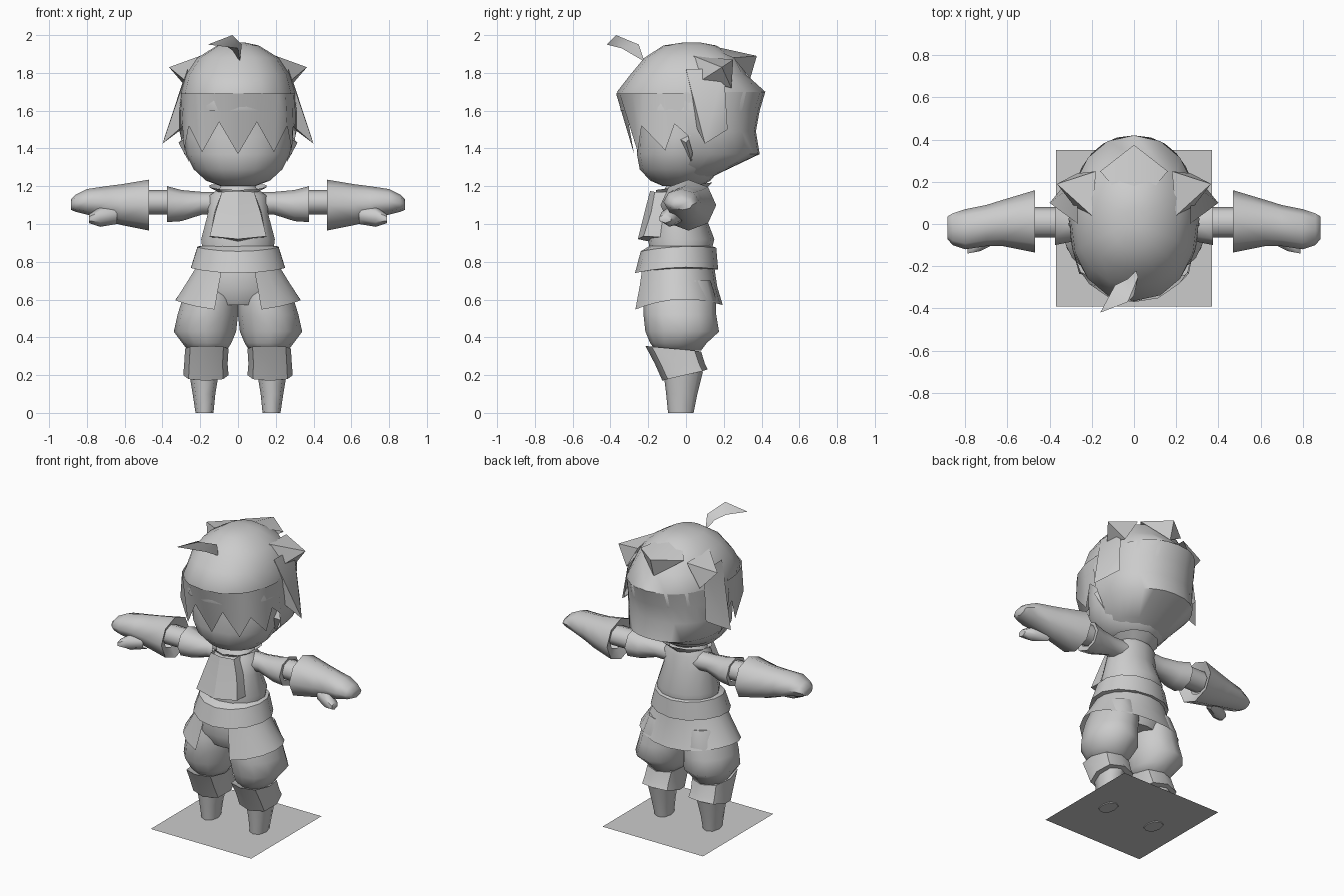
import bpy, bmesh, math

grey = bpy.data.materials.new("plain_grey")
grey.diffuse_color = (0.6, 0.6, 0.6, 1)


def make(name, verts, faces, mirror=False, smooth=60):
    """Mesh object from points and faces, optionally mirrored across x."""
    bm = bmesh.new()
    vs = [bm.verts.new(v) for v in verts]
    for f in faces:
        bm.faces.new([vs[i] for i in f])
    bmesh.ops.recalc_face_normals(bm, faces=bm.faces)
    me = bpy.data.meshes.new(name)
    bm.to_mesh(me)
    bm.free()
    me.materials.append(grey)
    ob = bpy.data.objects.new(name, me)
    bpy.context.collection.objects.link(ob)
    if mirror:
        ob.modifiers.new("mirror", 'MIRROR').use_mirror_merge = False
    bpy.ops.object.select_all(action='DESELECT')
    ob.select_set(True)
    bpy.context.view_layer.objects.active = ob
    if smooth:
        bpy.ops.object.shade_smooth_by_angle(angle=math.radians(smooth))
    return ob


def loft(name, rings, n=12, axis='z', p=2.0, caps=(0, 0), gap=0, mirror=False, smooth=60):
    """Rings are (position, u0, u1, v0, v1, tilt, dip); gap opens the front."""
    verts, faces = [], []
    cols = n + 1 if gap else n
    for r in rings:
        pos, u0, u1, v0, v1, tilt, dip = (tuple(r) + (0, 0))[:7]
        for k in range(cols):
            a = -math.pi / 2 + gap + k * (2 * math.pi - 2 * gap) / n
            c, s = math.cos(a), math.sin(a)
            u = (u0 + u1) / 2 + (u1 - u0) / 2 * math.copysign(abs(c) ** (2 / p), c)
            v = (v0 + v1) / 2 + (v1 - v0) / 2 * math.copysign(abs(s) ** (2 / p), s)
            h = pos + tilt * s - dip * s * s
            verts.append((u, v, h) if axis == 'z' else (h, u, v))
    for i in range(len(rings) - 1):
        for k in range(n):
            a, b = i * cols + k, i * cols + (k + 1) % cols
            faces.append((a, b, b + cols, a + cols))
    if caps[0]:
        faces.append(tuple(range(cols)))
    if caps[1]:
        faces.append(tuple(range(len(verts) - cols, len(verts))))
    return make(name, verts, faces, mirror, smooth)


def spike(name, tip, base, mirror=False):
    n = len(base)
    return make(name, base + [tip], [(i, (i + 1) % n, n) for i in range(n)], mirror, 50)


# Ground plate
make("base_plate", [(-.37, -.39, .005), (.37, -.39, .005), (.37, .35, .005), (-.37, .35, .005)],
     [(0, 1, 2, 3)], smooth=0)

# Head and ears
loft("face", [(1.20, -.09, .09, -.12, .08), (1.23, -.17, .17, -.19, .13),
              (1.29, -.235, .235, -.245, .18), (1.37, -.275, .275, -.26, .2),
              (1.46, -.285, .285, -.255, .2), (1.62, -.27, .27, -.26, .2)],
     n=16, caps=(1, 1))
spike("ear", (.315, .0, 1.43), [(.26, -.05, 1.46), (.27, .04, 1.48), (.26, .03, 1.33)], True)

# Hair crown
loft("hair_crown", [(1.96, -.04, .04, -.02, .08), (1.945, -.11, .11, -.12, .16),
                    (1.88, -.215, .215, -.22, .27), (1.79, -.275, .275, -.295, .32),
                    (1.70, -.30, .30, -.365, .42), (1.60, -.31, .31, -.345, .39)],
     n=16, p=2.2, caps=(1, 0))
# Hair at the back of the head, open at the face
loft("hair_back", [(1.70, -.30, .30, -.365, .42), (1.60, -.31, .31, -.345, .39),
                   (1.49, -.31, .31, -.30, .37), (1.37, -.285, .285, -.26, .39),
                   (1.27, -.20, .20, -.16, .18), (1.23, -.12, .12, -.10, .10)],
     n=14, p=2.2, gap=1.5)

# Zigzag fringe hanging from the crown
half = [(0, -.275, 1.37), (.10, -.305, 1.54), (.19, -.255, 1.38), (.26, -.235, 1.52),
        (.285, -.11, 1.39), (.295, -.06, 1.53), (.305, .02, 1.46), (.305, .07, 1.58)]
row = [(-x, y, z) for x, y, z in half[:0:-1]] + half
upper = []
for x, y, z in row:
    r = (abs(x / .305) ** 2.3 + abs((y - .02) / .39) ** 2.3) ** (1 / 2.3)
    upper.append((x / r, .02 + (y - .02) / r, 1.69))
m = len(row)
make("fringe", upper + row, [(i, i + 1, m + i + 1, m + i) for i in range(m - 1)])

# Hair tufts
spike("side_lock", (.40, .10, 1.425), [(.265, .0, 1.82), (.27, .2, 1.82),
                                       (.30, .22, 1.5), (.29, .05, 1.52)], True)
spike("side_flick", (.365, .19, 1.83), [(.20, .04, 1.89), (.18, .25, 1.87),
                                        (.27, .24, 1.72), (.28, .08, 1.76)], True)
spike("crest", (0, .375, 1.89), [(0, .06, 1.96), (.16, .25, 1.88), (0, .34, 1.77), (-.16, .25, 1.88)])
make("cowlick", [(.02, -.25, 1.95), (.01, -.22, 1.86), (-.03, -.26, 1.92),
                 (-.03, -.37, 2.0), (.0, -.34, 1.93), (-.09, -.29, 1.96), (-.16, -.42, 1.95)],
     [(0, 1, 4, 3), (1, 2, 5, 4), (2, 0, 3, 5), (3, 4, 6), (4, 5, 6), (5, 3, 6), (0, 2, 1)])

# Torso, neck and collar
loft("torso", [(.84, -.19, .19, -.19, .13), (.92, -.20, .20, -.20, .15),
               (1.05, -.165, .165, -.17, .10), (1.15, -.155, .155, -.14, .10),
               (1.19, -.10, .10, -.11, .08), (1.25, -.07, .07, -.08, .06)], n=14)
loft("collar", [(1.17, -.11, .11, -.16, .09), (1.20, -.16, .16, -.16, .14, .02)], n=10)

# Chest bib
make("bib", [(0, -.19, 1.175), (.085, -.165, 1.17), (0, -.215, 1.08), (.12, -.185, 1.06),
             (0, -.255, .92), (.15, -.225, .935), (0, -.16, .90), (.15, -.12, .93),
             (.125, -.10, 1.06), (.085, -.10, 1.17)],
     [(0, 1, 3, 2), (2, 3, 5, 4), (4, 5, 7, 6), (1, 9, 8, 3), (3, 8, 7, 5)], True, 40)

# Belt and open-fronted skirt
loft("belt", [(.885, -.19, .19, -.19, .13), (.88, -.22, .22, -.24, .16, .01, .015),
              (.77, -.255, .255, -.27, .17, .01, .02), (.76, -.21, .21, -.22, .14)], n=14, smooth=40)
loft("skirt", [(.77, -.225, .225, -.245, .15), (.69, -.275, .275, -.26, .165, 0, .02),
               (.60, -.335, .335, -.285, .195, .015, .045)], n=16, gap=.38)

# Trousers
loft("hips", [(.78, -.21, .21, -.21, .14), (.66, -.25, .25, -.23, .15),
              (.57, -.20, .20, -.18, .12)], n=14, caps=(0, 1))
loft("trouser_leg", [(.70, .03, .25, -.20, .13), (.60, .0, .295, -.225, .16),
                     (.52, .0, .32, -.225, .16), (.43, .01, .34, -.215, .175),
                     (.37, .035, .295, -.19, .11), (.33, .06, .265, -.16, .08)],
     n=12, caps=(1, 1), mirror=True)

# Boots: slanted cuff and tapered foot
loft("boot_cuff", [(.325, .07, .25, -.13, .05), (.34, .05, .28, -.215, .08, -.015),
                   (.26, .055, .285, -.165, .10, .0), (.20, .05, .29, -.125, .115, .03),
                   (.20, .09, .25, -.11, .08, .02)], n=8, p=2.6, mirror=True, smooth=40)
loft("foot", [(.22, .10, .26, -.12, .09), (.10, .12, .24, -.105, .06),
              (0, .13, .225, -.095, .04)], n=8, p=2.4, caps=(0, 1), mirror=True)

# Arms: flared sleeve, thin forearm, gauntlet and thumb
loft("sleeve", [(.10, -.07, .07, 1.05, 1.17), (.19, -.065, .065, 1.05, 1.17),
                (.30, -.085, .09, 1.015, 1.18), (.375, -.10, .11, 1.01, 1.20),
                (.37, -.06, .08, 1.04, 1.18)], n=8, axis='x', mirror=True)
loft("forearm", [(.34, -.065, .08, 1.05, 1.18), (.52, -.065, .08, 1.05, 1.18)],
     n=8, axis='x', mirror=True)
loft("gauntlet", [(.50, -.07, .09, 1.03, 1.18), (.47, -.135, .16, .965, 1.235),
                  (.62, -.105, .115, .995, 1.21), (.70, -.105, .09, 1.02, 1.20),
                  (.80, -.12, .07, 1.05, 1.185), (.86, -.10, .05, 1.065, 1.155),
                  (.885, -.07, .035, 1.075, 1.13)],
     n=8, axis='x', caps=(0, 1), mirror=True)
loft("thumb", [(.64, -.09, .0, 1.0, 1.1), (.73, -.135, -.04, .985, 1.09),
               (.79, -.145, -.075, 1.005, 1.05)], n=6, axis='x', caps=(0, 1), mirror=True)
